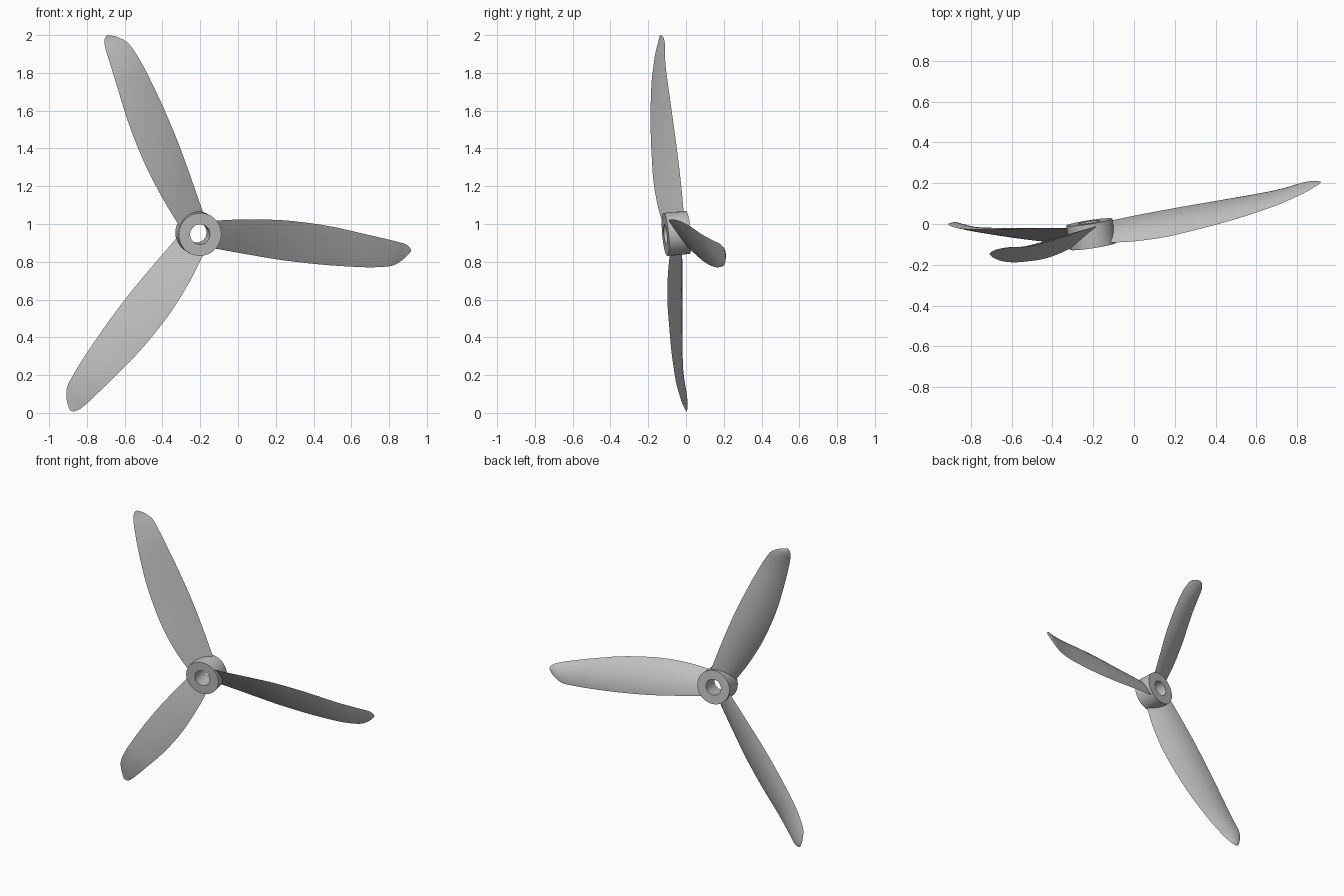
import bpy
import bmesh
from math import cos, sin, pi, radians
from mathutils import Matrix, Vector

default = bpy.data.objects.get("Cube")
if default:
    bpy.data.objects.remove(default, do_unlink=True)

grey = bpy.data.materials.new("plain grey")
grey.use_nodes = True
COLOUR = (0.52, 0.52, 0.52, 1)
grey.diffuse_color = COLOUR
grey.node_tree.nodes["Principled BSDF"].inputs["Base Color"].default_value = COLOUR

# Tilted frame: local x runs along the first blade, local z is the shaft
shaft = Vector((0.15, -0.985, -0.084)).normalized()
side = shaft.cross(Vector((0.983, 0.157, -0.087))).normalized()
along = side.cross(shaft)
frame = Matrix((along, side, shaft)).transposed().to_4x4()
frame.translation = (-0.21, -0.05, 0.95)


def add_part(name, rings, turn=0, close_rings=False):
    """Skin a list of closed rings and place the part in the tilted frame."""
    bm = bmesh.new()
    loops = [[bm.verts.new(p) for p in ring] for ring in rings]
    pairs = list(zip(loops, loops[1:]))
    if close_rings:
        pairs.append((loops[-1], loops[0]))
    else:
        bm.faces.new(loops[0])
        bm.faces.new(loops[-1])
    for a, b in pairs:
        for i in range(len(a)):
            j = (i + 1) % len(a)
            bm.faces.new((a[i], a[j], b[j], b[i]))
    bmesh.ops.recalc_face_normals(bm, faces=bm.faces)
    mesh = bpy.data.meshes.new(name)
    bm.to_mesh(mesh)
    bm.free()
    mesh.materials.append(grey)
    obj = bpy.data.objects.new(name, mesh)
    bpy.context.collection.objects.link(obj)
    obj.matrix_world = frame @ Matrix.Rotation(turn, 4, "Z")
    bpy.ops.object.select_all(action="DESELECT")
    obj.select_set(True)
    bpy.context.view_layer.objects.active = obj
    bpy.ops.object.shade_smooth_by_angle(angle=radians(22))
    return obj


# Hub: a thick tube
HUB, HOLE, HALF = 0.114, 0.053, 0.06
tube = [(HOLE, -HALF), (HUB, -HALF), (HUB, HALF), (HOLE, HALF)]
SIDES = 64
add_part("hub", [[(r * cos(a), r * sin(a), z) for r, z in tube]
                 for a in (2 * pi * k / SIDES for k in range(SIDES))], close_rings=True)

# Blade stations: radius, leading edge (across, back), trailing edge (across, back)
STATIONS = [
    (0.07, 0.078, -0.048, -0.072, 0.042),
    (0.2, 0.097, -0.06, -0.084, 0.048),
    (0.35, 0.11, -0.062, -0.097, 0.052),
    (0.5, 0.113, -0.051, -0.107, 0.054),
    (0.7, 0.101, -0.031, -0.111, 0.056),
    (0.9, 0.073, -0.001, -0.106, 0.06),
    (1.0, 0.058, 0.022, -0.097, 0.068),
    (1.07, 0.047, 0.041, -0.083, 0.079),
    (1.12, 0.036, 0.06, -0.047, 0.082),
    (1.145, 0.022, 0.069, -0.017, 0.079),
    (1.155, 0.006, 0.074, -0.001, 0.076),
]


def smooth_rows(rows, steps):
    """Catmull-Rom interpolation between the stations."""
    rows = [Vector(r) for r in rows]
    out = []
    for i in range(len(rows) - 1):
        b, c = rows[i], rows[i + 1]
        a = rows[i - 1] if i else b
        d = rows[min(i + 2, len(rows) - 1)]
        for k in range(steps):
            t = k / steps
            out.append(b + (c - a) * (t / 2)
                       + (a * 2 - b * 5 + c * 4 - d) * (t * t / 2)
                       + (b * 3 - a - c * 3 + d) * (t ** 3 / 2))
    return out + [rows[-1]]


def section(row, cells=12):
    """Aerofoil ring with a nearly flat front and a bulging back."""
    lead, trail = Vector((row[1], row[2])), Vector((row[3], row[4]))
    chord = trail - lead
    back = Vector((chord.y, -chord.x))
    fractions = [(1 - cos(pi * k / cells)) / 2 for k in range(cells + 1)]
    outline = [(f, -0.015) for f in fractions]
    outline += [(f, 0.12) for f in reversed(fractions[1:-1])]
    ring = []
    for f, bulge in outline:
        p = lead + chord * f + back * (bulge * 4 * f * (1 - f))
        ring.append((row[0], p.x, -p.y))
    return ring


# Three matching blades around the shaft
blade_rings = [section(row) for row in smooth_rows(STATIONS, 4)]
for n, name in enumerate(("blade_left", "blade_upper", "blade_lower")):
    add_part(name, blade_rings, turn=n * 2 * pi / 3)
